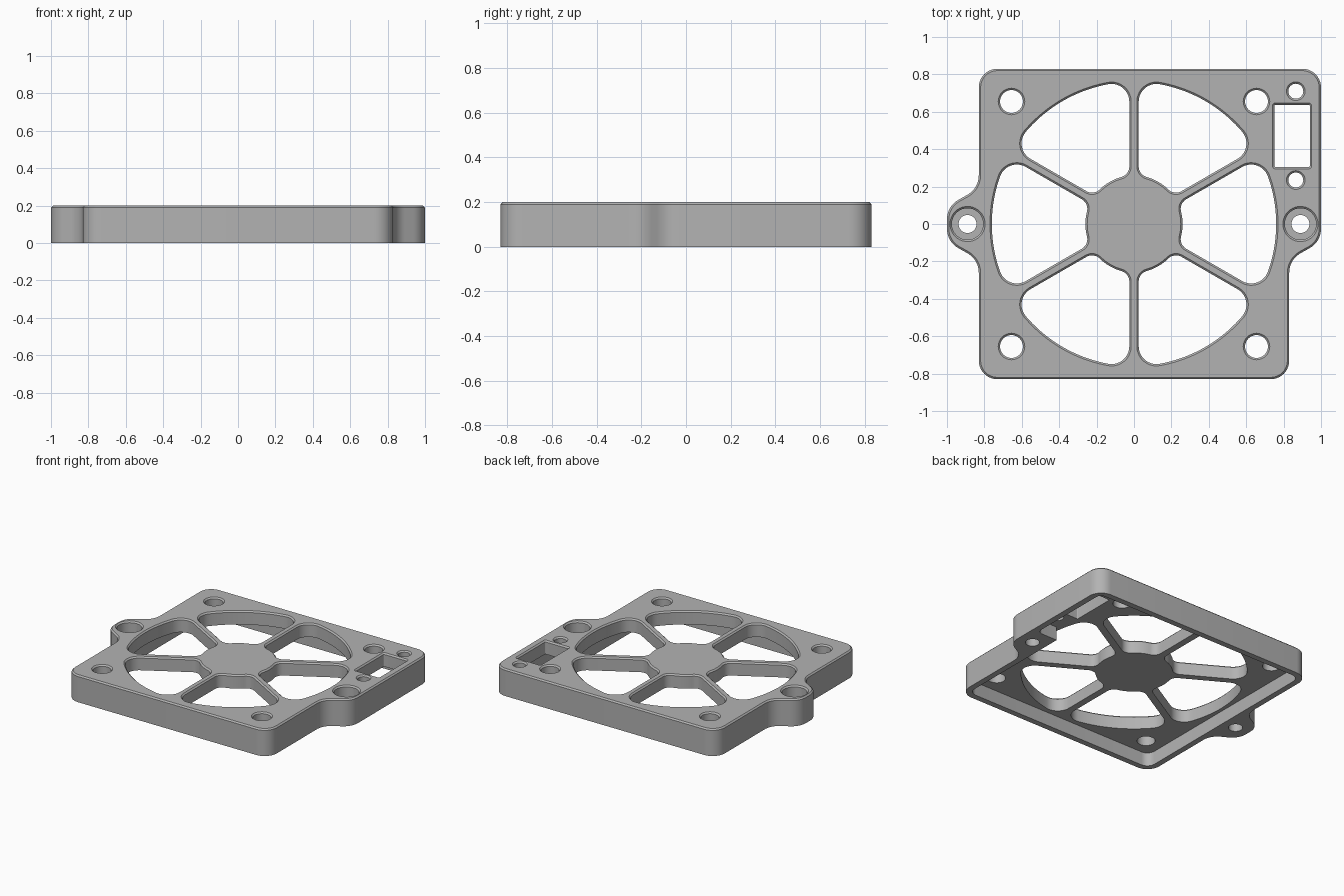
import bpy, bmesh
from math import sin, cos, asin, radians, tau, pi
from mathutils import Vector

cube = bpy.data.objects.get("Cube")
if cube:
    bpy.data.objects.remove(cube, do_unlink=True)

HEIGHT, FLOOR, CHAMFER = 0.2, 0.1, 0.01

grey = bpy.data.materials.new("matte grey")
grey.use_nodes = True
grey.diffuse_color = (0.45, 0.45, 0.45, 1)
grey.node_tree.nodes["Principled BSDF"].inputs["Base Color"].default_value = grey.diffuse_color


def arc(centre, radius, a0, a1, n=10):
    return [Vector((centre[0] + radius * cos(a0 + (a1 - a0) * i / n),
                    centre[1] + radius * sin(a0 + (a1 - a0) * i / n))) for i in range(n + 1)]


def circle(x, y, radius, n=40):
    return arc((x, y), radius, 0, tau, n)[:-1]


def rounded(corners, n=10):
    """Counter-clockwise polygon of (x, y, radius) with filleted corners."""
    loop = []
    for i, (x, y, r) in enumerate(corners):
        p = Vector((x, y))
        a = (Vector(corners[i - 1][:2]) - p).normalized()
        b = (Vector(corners[(i + 1) % len(corners)][:2]) - p).normalized()
        half = a.angle(b) / 2
        centre = p + (a + b).normalized() * r / sin(half)
        start, end = [p + d * (r / sin(half) * cos(half)) - centre for d in (a, b)]
        a0 = -Vector((1, 0)).angle_signed(start)
        sweep = -start.angle_signed(end)
        loop += arc(centre, r, a0, a0 + sweep, n)
    return loop


def rectangle(x0, x1, y0, y1, r):
    return rounded([(x0, y0, r), (x1, y0, r), (x1, y1, r), (x0, y1, r)], 6)


def grown(loop, amount):
    """Offset a loop outwards along its mitred normals."""
    result = []
    for i, p in enumerate(loop):
        d0 = (p - loop[i - 1]).normalized()
        d1 = (loop[(i + 1) % len(loop)] - p).normalized()
        n0, n1 = Vector((d0.y, -d0.x)), Vector((d1.y, -d1.x))
        m = (n0 + n1).normalized()
        result.append(p + m * amount / m.dot(n0))
    return result


def prism(name, loop, levels):
    """Closed solid through (z, offset) levels of one loop."""
    bm = bmesh.new()
    rings = [[bm.verts.new((p.x, p.y, z)) for p in grown(loop, off)] for z, off in levels]
    n = len(loop)
    for low, high in zip(rings, rings[1:]):
        for i in range(n):
            j = (i + 1) % n
            bm.faces.new((low[i], low[j], high[j], high[i]))
    bm.faces.new(rings[0][::-1])
    bm.faces.new(rings[-1])
    bmesh.ops.recalc_face_normals(bm, faces=bm.faces)
    mesh = bpy.data.meshes.new(name)
    bm.to_mesh(mesh)
    bm.free()
    mesh.materials.append(grey)
    obj = bpy.data.objects.new(name, mesh)
    bpy.context.collection.objects.link(obj)
    return obj


# Plate outline: square frame, two screw ears, switch strip at the back left
R = 0.1
frame = prism("fan_cover", rounded([
    (-0.83, -0.83, R), (0.83, -0.83, R), (0.83, -0.19, 0.12), (1, -0.095, 0.12),
    (1, 0.83, R), (-0.83, 0.83, R), (-0.83, 0.19, 0.12), (-1, 0.095, 0.12),
    (-1, -0.095, 0.12), (-0.83, -0.19, 0.12)]),
    [(0, 0), (HEIGHT - CHAMFER, 0), (HEIGHT, -CHAMFER)])


def cut(loop, bottom=-0.1, chamfer=CHAMFER):
    """Cut downwards from the top face, with a chamfered rim."""
    levels = [(bottom, 0), (HEIGHT - chamfer, 0), (HEIGHT + chamfer, 2 * chamfer)]
    apply_cut(prism("cutter", loop, levels))


def apply_cut(cutter):
    cutter.hide_render = True
    mod = frame.modifiers.new("cut", "BOOLEAN")
    mod.operation, mod.solver, mod.object = "DIFFERENCE", "EXACT", cutter
    bpy.context.view_layer.objects.active = frame
    bpy.ops.object.modifier_apply(modifier=mod.name)
    bpy.data.objects.remove(cutter, do_unlink=True)


# Hollow underside and the switch pocket joined to it
for bounds in ((-0.787, 0.787, -0.787, 0.787, 0.06), (0.6, 0.955, 0.13, 0.786, 0.04)):
    apply_cut(prism("cutter", rectangle(*bounds), [(-0.1, 0), (FLOOR, 0)]))

# Six air windows between the spokes
OUTER, HUB, SPOKE, r1, r2 = 0.76, 0.26, 0.025, 0.095, 0.06
edge = radians(30)
t1 = edge - asin((r1 + SPOKE) / (OUTER - r1))
t2 = edge - asin((r2 + SPOKE) / (HUB + r2))
c1 = Vector((cos(t1), sin(t1))) * (OUTER - r1)
c2 = Vector((cos(t2), sin(t2))) * (HUB + r2)
upper = (arc((0, 0), OUTER, 0, t1, 10)[1:-1] + arc(c1, r1, t1, edge + pi / 2)
         + arc(c2, r2, edge + pi / 2, pi + t2) + arc((0, 0), HUB, t2, 0, 6)[1:-1])
window = ([Vector((OUTER, 0))] + upper + [Vector((HUB, 0))]
          + [Vector((p.x, -p.y)) for p in reversed(upper)])
for k in range(6):
    a = k * tau / 6
    cut([Vector((p.x * cos(a) - p.y * sin(a), p.x * sin(a) + p.y * cos(a))) for p in window])

# Corner screw holes and counterbored ear holes
for sx in (-1, 1):
    for sy in (-1, 1):
        cut(circle(sx * 0.655, sy * 0.655, 0.061))
    cut(circle(sx * 0.89, 0, 0.084), FLOOR)
    cut(circle(sx * 0.89, 0, 0.048), chamfer=0.001)

# Switch slot with its two screw holes
cut(rectangle(0.75, 0.94, 0.305, 0.637, 0.006))
for y in (0.235, 0.71):
    cut(circle(0.865, y, 0.04))

# Smooth round walls, keep hard edges
bpy.ops.object.select_all(action="DESELECT")
frame.select_set(True)
bpy.context.view_layer.objects.active = frame
bpy.ops.object.shade_smooth_by_angle(angle=radians(30))
